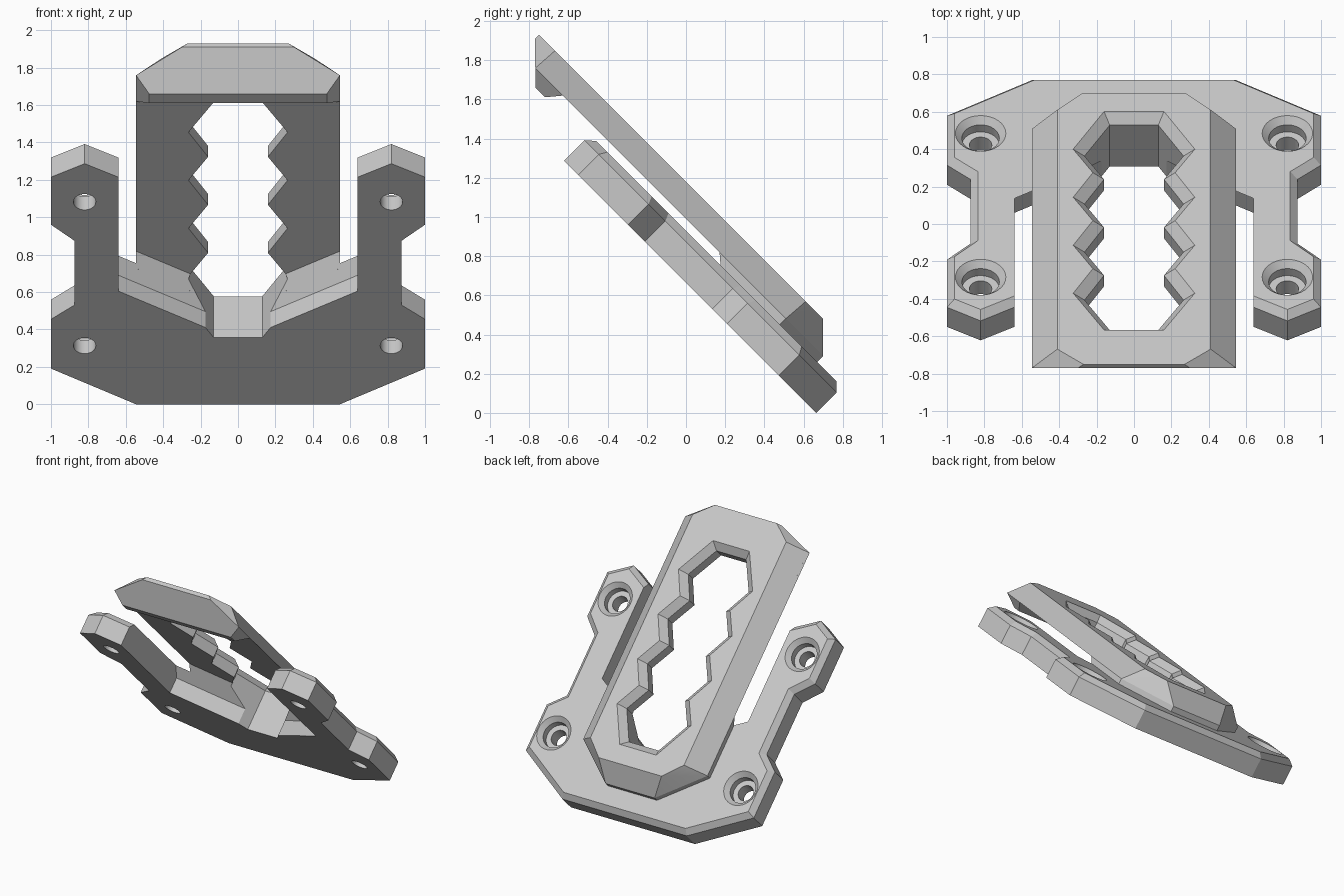
import bpy, bmesh, math
from mathutils import Vector

if "Cube" in bpy.data.objects:
    bpy.data.objects.remove(bpy.data.objects["Cube"])

R2 = math.sqrt(2)


def tilt(x, s, n):
    """Plate space (across, up the slope, out of the plate) to world, 45 degree lean."""
    return Vector((x, (n - s) / R2, (n + s) / R2))


def make(name, bm):
    bmesh.ops.recalc_face_normals(bm, faces=bm.faces)
    me = bpy.data.meshes.new(name)
    bm.to_mesh(me)
    bm.free()
    ob = bpy.data.objects.new(name, me)
    bpy.context.collection.objects.link(ob)
    return ob


def mirrored(half):
    return half + [(-x, s) for x, s in reversed(half)]


def offset(pts, dists):
    """Move each edge of a counter-clockwise outline inward by its own distance."""
    out, c = [], len(pts)
    for i in range(c):
        p = Vector(pts[i])
        a = (p - Vector(pts[i - 1])).normalized()
        b = (Vector(pts[(i + 1) % c]) - p).normalized()
        na, nb = Vector((-a.y, a.x)), Vector((-b.y, b.x))
        da, db = dists[i - 1], dists[i]
        det = na.x * nb.y - na.y * nb.x
        out.append((p.x + (da * nb.y - db * na.y) / det,
                    p.y + (na.x * db - nb.x * da) / det))
    return out


def loft(name, rings):
    """Solid through a stack of (height, outline) rings."""
    bm = bmesh.new()
    loops = [[bm.verts.new(tilt(x, s, n)) for x, s in pts] for n, pts in rings]
    for lo, hi in zip(loops, loops[1:]):
        for i in range(len(lo)):
            j = (i + 1) % len(lo)
            bm.faces.new((lo[i], lo[j], hi[j], hi[i]))
    bm.faces.new(loops[0])
    bm.faces.new(loops[-1])
    return make(name, bm)


def hull(name, points):
    """Convex solid from right-hand points, mirrored to the left."""
    bm = bmesh.new()
    for x, s, n in points:
        for side in (1, -1):
            bm.verts.new(tilt(side * x, s, n))
    res = bmesh.ops.convex_hull(bm, input=bm.verts[:])
    junk = [g for g in res["geom_interior"] if isinstance(g, bmesh.types.BMVert)]
    if junk:
        bmesh.ops.delete(bm, geom=junk, context='VERTS')
    bmesh.ops.dissolve_limit(bm, angle_limit=0.02, verts=bm.verts[:], edges=bm.edges[:])
    return make(name, bm)


def combine(target, other, operation):
    mod = target.modifiers.new("join", 'BOOLEAN')
    mod.operation, mod.solver, mod.object = operation, 'EXACT', other
    bpy.context.view_layer.objects.active = target
    bpy.ops.object.modifier_apply(modifier=mod.name)
    bpy.data.objects.remove(other, do_unlink=True)


# Base plate: two notched arms, chamfered outer rim, flared inner edge
base_half = [(.545, -.47), (1, -.2), (1, .173), (.875, .28), (.875, .767), (1, .888),
             (1, 1.248), (.82, 1.35), (.64, 1.248), (.64, .386), (.13, .085)]
base_pts = mirrored(base_half)


def base_ring(n, rim, flare):
    half = [rim] * 8 + [0, -flare]
    return n, offset(base_pts, half + [-flare] + half[::-1] + [rim])


plate = loft("mounting_clip", [base_ring(.47, 0, 0), base_ring(.59, 0, 0),
                               base_ring(.618, 0, .028), base_ring(.658, .04, .068)])

# Countersunk screw holes
for hx in (-.82, .82):
    for hs in (-.027, 1.06):
        steps = [(.06, .4), (.06, .57), (.1, .57), (.1, .623), (.15, .673)]
        rings = [(n, [(hx + r * math.cos(k * math.pi / 16), hs + r * math.sin(k * math.pi / 16))
                      for k in range(32)]) for r, n in steps]
        combine(plate, loft("hole_cutter", rings), 'DIFFERENCE')

# Riser joining the base to the tongue
riser_pts = mirrored([(.215, -.29), (.545, -.02), (.545, .33), (.13, .085)])


def riser_ring(n, inset):
    f = .59 - n
    return n, offset(riser_pts, [inset, inset, f, f, f, inset, inset, inset])


combine(plate, loft("riser", [riser_ring(.64, 0), riser_ring(.70, 0),
                              riser_ring(.705, .006)]), 'UNION')

# Bevelled tongue
tongue = hull("tongue", [
    (.215, -.29, .70), (.545, -.02, .70), (.545, 1.788, .70),
    (.275, -.156, .834), (.41, -.03, .834), (.41, 1.78, .834),
    (.27, 1.895, .834), (.30, 1.895, .806)])

# Lip under the free end of the tongue
lip = hull("lip", [(.475, 1.648, .63), (.475, 1.718, .63),
                   (.545, 1.59, .70), (.545, 1.788, .70),
                   (.535, 1.60, .71), (.535, 1.788, .71)])
combine(tongue, lip, 'UNION')
combine(plate, tongue, 'UNION')

# Zigzag slot with a chamfered upper rim
slot_half = [(.13, .035)]
for k in range(4):
    slot_half.append((.265, .268 + .363 * k))
    if k < 3:
        slot_half.append((.16, .445 + .363 * k))
slot_half.append((.13, 1.584))
slot_pts = mirrored(slot_half)
slot = loft("slot_cutter", [(n, offset(slot_pts, [-d] * len(slot_pts)))
                            for n, d in ((.3, 0), (.782, 0), (.85, .068))])
combine(plate, slot, 'DIFFERENCE')

# Single grey finish
grey = bpy.data.materials.new("light_grey")
grey.diffuse_color = (.58, .58, .58, 1)
grey.use_nodes = True
grey.node_tree.nodes["Principled BSDF"].inputs["Base Color"].default_value = grey.diffuse_color
plate.data.materials.clear()
plate.data.materials.append(grey)
for p in plate.data.polygons:
    p.material_index = 0

bpy.ops.object.select_all(action='DESELECT')
plate.select_set(True)
bpy.context.view_layer.objects.active = plate
bpy.ops.object.shade_smooth_by_angle(angle=math.radians(20))
